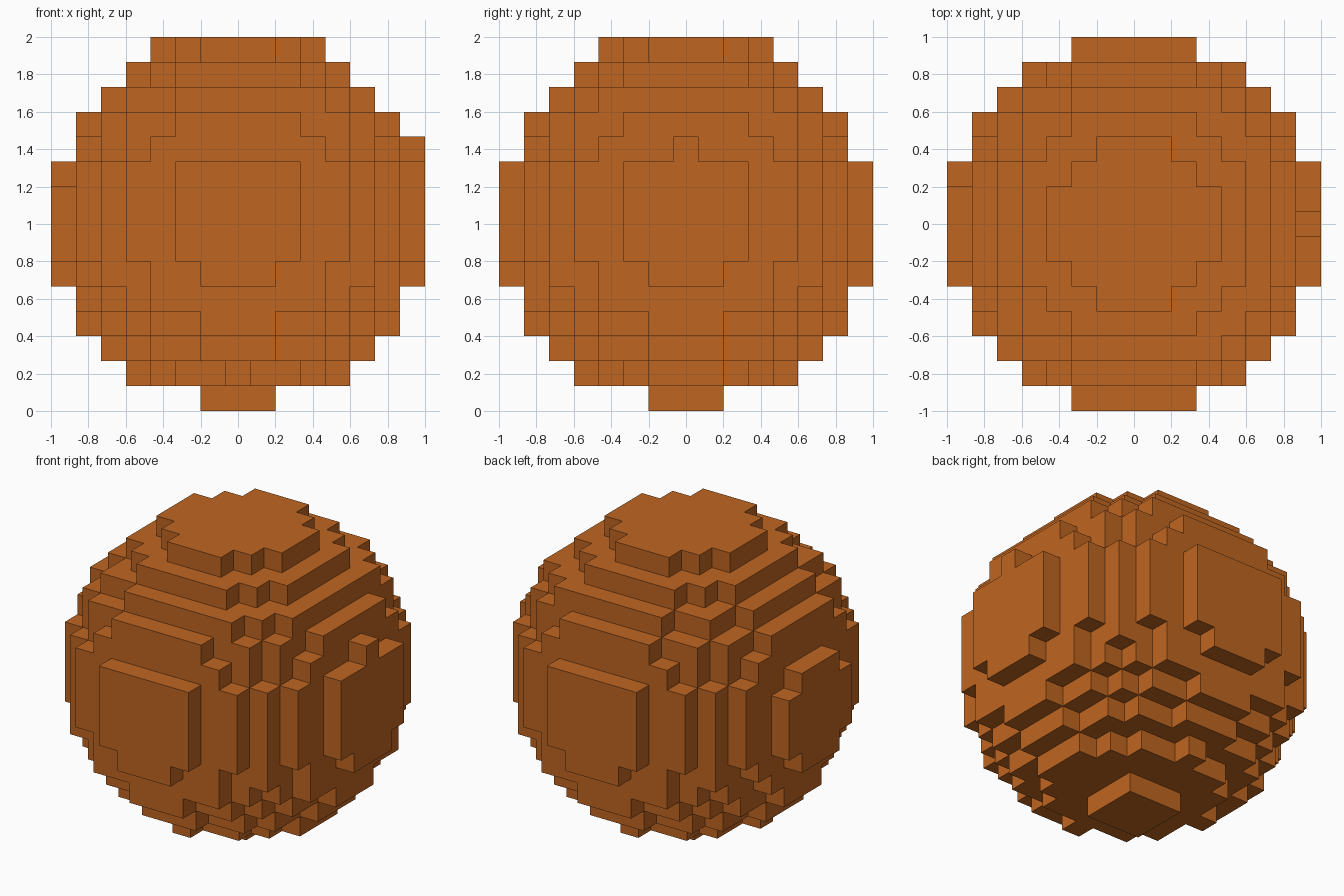
import bpy
import bmesh
import math
from mathutils import Vector

cube = bpy.data.objects.get("Cube")
if cube:
    bpy.data.objects.remove(cube, do_unlink=True)

# Block grid: a ball sampled on a 15 x 15 x 15 lattice, slightly off centre
COUNT = 15
SIZE = 2 / COUNT
HALF = COUNT // 2
CENTRE = Vector((0.04, 0, 7.278))
RADIUS_SQ = 56.21

orange = bpy.data.materials.new("burnt_orange")
orange.use_nodes = True
colour = (0.52, 0.13, 0.015, 1)
orange.diffuse_color = colour
orange.node_tree.nodes["Principled BSDF"].inputs["Base Color"].default_value = colour

span = range(-HALF, HALF + 1)
blocks = {
    (i, j, k)
    for i in span for j in span for k in range(COUNT)
    if (Vector((i, j, k)) - CENTRE).length_squared <= RADIUS_SQ
}


def add_side(bm, block, axis, sign):
    """Add the square side of a block that faces along one axis."""
    middle = Vector(block) + Vector((0, 0, 0.5))
    normal, u, v = Vector(), Vector(), Vector()
    normal[axis] = sign / 2
    u[(axis + 1) % 3] = 0.5
    v[(axis + 2) % 3] = sign / 2
    corners = [middle + normal + a * u + b * v
               for a, b in ((-1, -1), (1, -1), (1, 1), (-1, 1))]
    bm.faces.new([bm.verts.new(c * SIZE) for c in corners])


# Outer skin: only sides without a neighbouring block
bm = bmesh.new()
for block in sorted(blocks):
    for axis in range(3):
        for sign in (-1, 1):
            neighbour = list(block)
            neighbour[axis] += sign
            if tuple(neighbour) not in blocks:
                add_side(bm, block, axis, sign)

# Weld the squares and merge the flat areas
bmesh.ops.remove_doubles(bm, verts=bm.verts[:], dist=SIZE / 100)
bmesh.ops.dissolve_limit(bm, angle_limit=math.radians(1),
                         verts=bm.verts[:], edges=bm.edges[:])

mesh = bpy.data.meshes.new("block_ball")
bm.to_mesh(mesh)
bm.free()
mesh.materials.append(orange)
ball = bpy.data.objects.new("block_ball", mesh)
bpy.context.collection.objects.link(ball)
